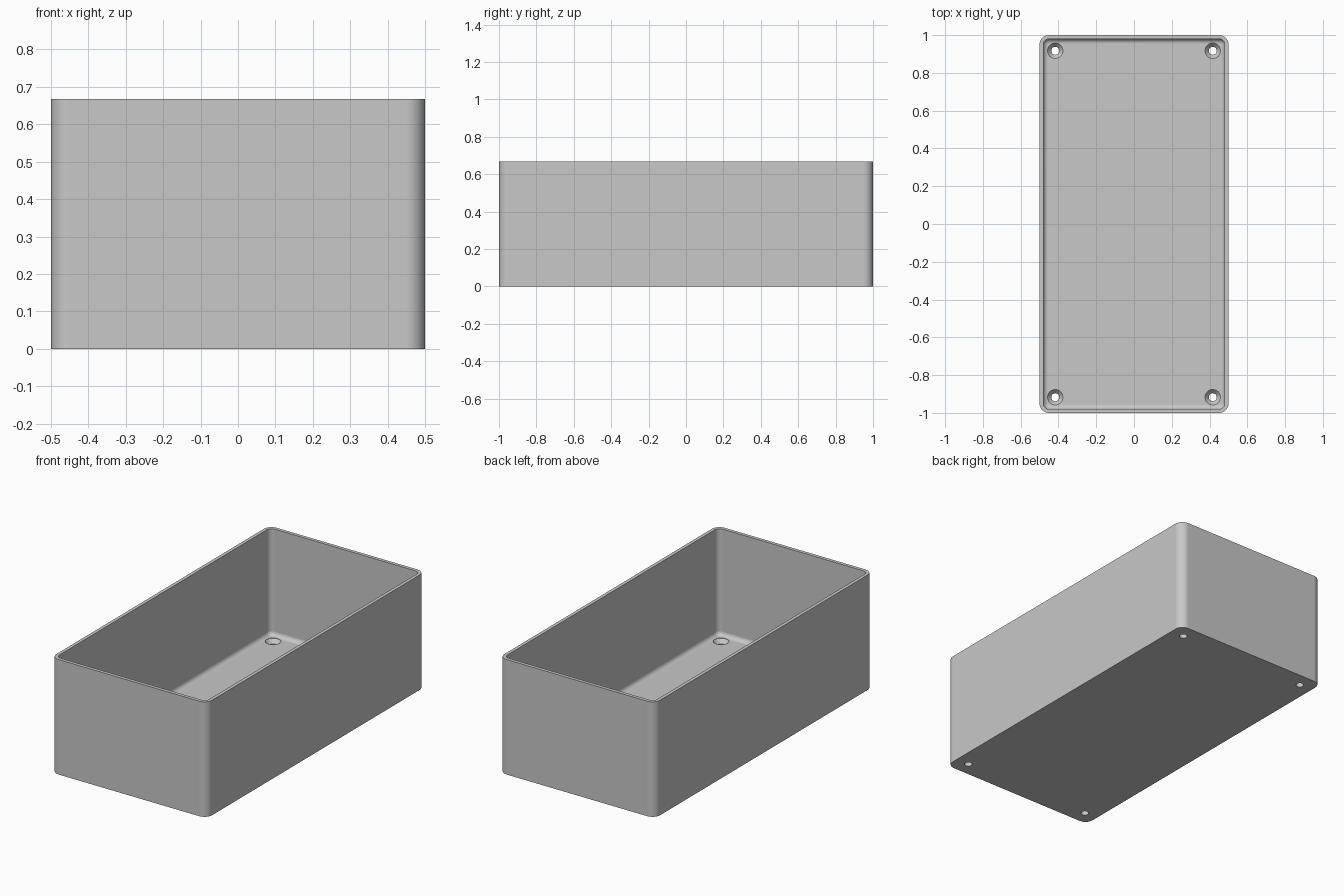
import bpy, bmesh, math

if "Cube" in bpy.data.objects:
    bpy.data.objects.remove(bpy.data.objects["Cube"], do_unlink=True)

HALF_X, HALF_Y, HEIGHT = 0.5, 1.0, 0.667
CORNER, WALL, FLOOR, FILLET = 0.05, 0.02, 0.05, 0.025
SEGS = 8

grey = bpy.data.materials.new("plain_grey")
grey.use_nodes = True
colour = (0.58, 0.58, 0.58, 1)
grey.diffuse_color = colour
grey.node_tree.nodes["Principled BSDF"].inputs["Base Color"].default_value = colour


def make_object(name, bm):
    bmesh.ops.recalc_face_normals(bm, faces=bm.faces)
    mesh = bpy.data.meshes.new(name)
    bm.to_mesh(mesh)
    bm.free()
    mesh.materials.append(grey)
    obj = bpy.data.objects.new(name, mesh)
    bpy.context.collection.objects.link(obj)
    return obj


def skin(bm, rings):
    """Join rings of points with quads and cap both ends."""
    loops = [[bm.verts.new(p) for p in ring] for ring in rings]
    for a, b in zip(loops, loops[1:]):
        for i in range(len(a)):
            j = (i + 1) % len(a)
            bm.faces.new((a[i], a[j], b[j], b[i]))
    bm.faces.new(loops[0])
    bm.faces.new(loops[-1])


def rounded_rect(inset, z):
    r = CORNER - inset
    cx, cy = HALF_X - CORNER, HALF_Y - CORNER
    points = []
    for k, (sx, sy) in enumerate([(1, 1), (-1, 1), (-1, -1), (1, -1)]):
        for i in range(SEGS + 1):
            a = math.radians(90) * (k + i / SEGS)
            points.append((sx * cx + r * math.cos(a), sy * cy + r * math.sin(a), z))
    return points


def circle(x, y, r, z, n=32):
    return [(x + r * math.cos(math.tau * i / n), y + r * math.sin(math.tau * i / n), z)
            for i in range(n)]


# Open tray: outer wall, rim, inner wall and filleted floor
profile = [(0, 0), (0, HEIGHT), (WALL, HEIGHT)]
for i in range(SEGS + 1):
    a = math.radians(90) * i / SEGS
    profile.append((WALL + FILLET * (1 - math.cos(a)), FLOOR + FILLET * (1 - math.sin(a))))
bm = bmesh.new()
skin(bm, [rounded_rect(inset, z) for inset, z in profile])
box = make_object("box_shell", bm)

# Countersunk screw holes in the four corners of the floor
bm = bmesh.new()
hole = [(0.021, -0.05), (0.021, 0.025), (0.041, FLOOR - 0.002), (0.041, 0.1)]
for sx in (-1, 1):
    for sy in (-1, 1):
        skin(bm, [circle(sx * 0.417, sy * 0.917, r, z) for r, z in hole])
cutter = make_object("screw_hole_cutter", bm)
cutter.hide_render = True

bpy.context.view_layer.objects.active = box
box.select_set(True)
cut = box.modifiers.new("screw_holes", "BOOLEAN")
cut.operation = "DIFFERENCE"
cut.solver = "EXACT"
cut.object = cutter
bpy.ops.object.modifier_apply(modifier=cut.name)
bpy.data.objects.remove(cutter, do_unlink=True)

# Smooth corners with flat walls
bpy.ops.object.shade_smooth_by_angle(angle=math.radians(30))
weighted = box.modifiers.new("flat_walls", "WEIGHTED_NORMAL")
weighted.keep_sharp = True
